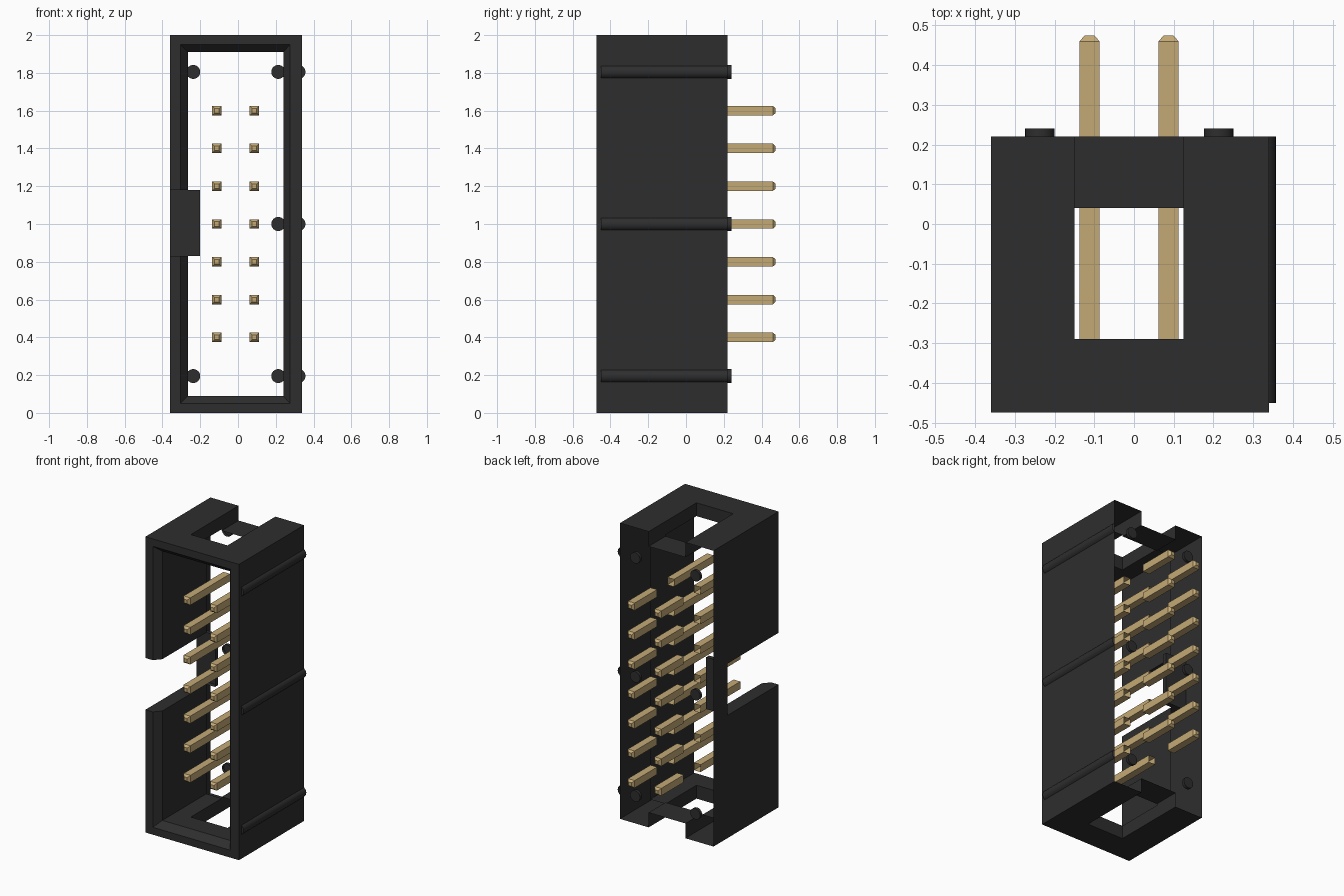
import bpy, bmesh, math

cube = bpy.data.objects.get("Cube")
if cube:
    bpy.data.objects.remove(cube, do_unlink=True)


def material(name, rgb):
    m = bpy.data.materials.new(name)
    m.use_nodes = True
    m.diffuse_color = (*rgb, 1)
    m.node_tree.nodes["Principled BSDF"].inputs["Base Color"].default_value = (*rgb, 1)
    return m


BLACK = material("black plastic", (0.027, 0.027, 0.027))
GOLD = material("gold metal", (0.55, 0.40, 0.18))

LEFT, RIGHT, FRONT, BACK, TOP = -0.36, 0.34, -0.475, 0.22, 2.0
FLOOR = 0.04


def finish(name, bm, mat):
    mesh = bpy.data.meshes.new(name)
    bm.to_mesh(mesh)
    bm.free()
    mesh.materials.append(mat)
    ob = bpy.data.objects.new(name, mesh)
    bpy.context.collection.objects.link(ob)
    return ob


def add_loft(bm, loops, cap_first=True, cap_last=True):
    """Skin a list of vertex loops of equal length."""
    rings = [[bm.verts.new(p) for p in loop] for loop in loops]
    n = len(rings[0])
    made = []
    for a, b in zip(rings, rings[1:]):
        for i in range(n):
            j = (i + 1) % n
            made.append(bm.faces.new((a[i], a[j], b[j], b[i])))
    if cap_first:
        made.append(bm.faces.new(rings[0][::-1]))
    if cap_last:
        made.append(bm.faces.new(rings[-1]))
    bmesh.ops.recalc_face_normals(bm, faces=made)


def rect(y, x0, x1, z0, z1):
    return [(x0, y, z0), (x1, y, z0), (x1, y, z1), (x0, y, z1)]


def block(name, x0, x1, y0, y1, z0, z1):
    bm = bmesh.new()
    add_loft(bm, [rect(y0, x0, x1, z0, z1), rect(y1, x0, x1, z0, z1)])
    return finish(name, bm, BLACK)


# Housing block
housing = block("housing", LEFT, RIGHT, FRONT, BACK, 0, TOP)

# Cavity with a chamfered mouth
bm = bmesh.new()
mouth = (-0.305, 0.275, 0.05, TOP - 0.05)
inner = (-0.265, 0.24, 0.09, TOP - 0.09)
add_loft(bm, [rect(FRONT - 0.1, *mouth), rect(FRONT, *mouth),
              rect(FRONT + 0.045, *inner), rect(FLOOR, *inner)])
cavity = finish("cavity_cutter", bm, BLACK)

# Key slot in the side, and a window with a notch in each end wall
cutters = [
    cavity,
    block("key_slot_cutter", LEFT - 0.1, -0.2, FRONT - 0.2, 0.07, 0.83, 1.18),
    block("top_window_cutter", -0.15, 0.125, -0.29, BACK + 0.1, TOP - 0.1, TOP + 0.1),
    block("bottom_window_cutter", -0.15, 0.125, -0.29, BACK + 0.1, -0.1, 0.1),
]
bpy.context.view_layer.objects.active = housing
for c in cutters:
    mod = housing.modifiers.new("cut", "BOOLEAN")
    mod.operation = "DIFFERENCE"
    mod.solver = "EXACT"
    mod.object = c
    bpy.ops.object.modifier_apply(modifier=mod.name)
    bpy.data.objects.remove(c, do_unlink=True)

# The housing is an open shell: no back face and no cavity floor
bm = bmesh.new()
bm.from_mesh(housing.data)
open_faces = [f for f in bm.faces if any(
    all(abs(v.co.y - y) < 0.001 for v in f.verts) for y in (BACK, FLOOR))]
bmesh.ops.delete(bm, geom=open_faces, context="FACES")
bm.to_mesh(housing.data)
bm.free()


def circle(x, y, z, r, n=24):
    return [(x + r * math.cos(math.tau * i / n), y, z + r * math.sin(math.tau * i / n))
            for i in range(n)]


def smooth(ob):
    bpy.ops.object.select_all(action="DESELECT")
    ob.select_set(True)
    bpy.context.view_layer.objects.active = ob
    bpy.ops.object.shade_smooth_by_angle(angle=math.radians(35))


# Round standoffs on the back and half-round ribs on the side
nubs, ribs = bmesh.new(), bmesh.new()
for z in (0.195, 1.0, 1.805):
    for x in (-0.237, 0.213):
        add_loft(nubs, [circle(x, BACK, z, 0.037), circle(x, BACK + 0.02, z, 0.037)],
                 cap_first=False)
    add_loft(ribs, [circle(0.32, FRONT + 0.025, z, 0.037), circle(0.32, BACK, z, 0.037)],
             cap_last=False)
# Keep only the part of each rib that stands proud of the wall
bmesh.ops.bisect_plane(ribs, geom=ribs.verts[:] + ribs.edges[:] + ribs.faces[:],
                       plane_co=(RIGHT, 0, 0), plane_no=(1, 0, 0), clear_inner=True)
smooth(finish("back_standoffs", nubs, BLACK))
smooth(finish("side_ribs", ribs, BLACK))


def square(x, y, z, h):
    return rect(y, x - h, x + h, z - h, z + h)


# Two columns of square pins with tapered tips, inside and behind the housing
for name, root, tip in (("front_pins", FLOOR, -0.40), ("back_pins", BACK, 0.475)):
    bm = bmesh.new()
    shoulder = tip - math.copysign(0.015, tip)
    for x in (-0.112, 0.087):
        for i in range(7):
            z = 0.4 + 0.2 * i
            add_loft(bm, [square(x, root, z, 0.025), square(x, shoulder, z, 0.025),
                          square(x, tip, z, 0.012)], cap_first=False)
    finish(name, bm, GOLD)
